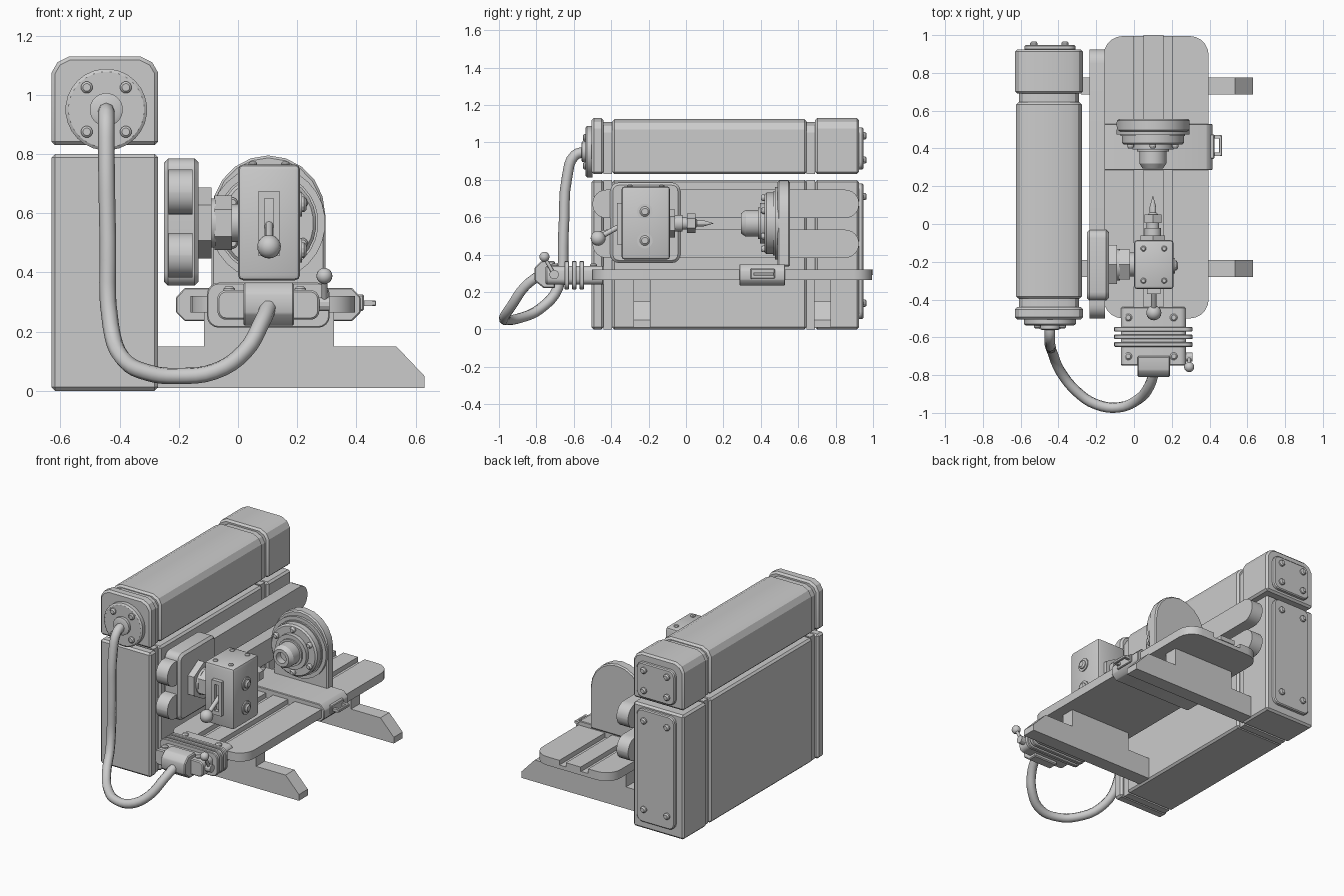
import bpy, bmesh, math
from mathutils import Vector

if "Cube" in bpy.data.objects:
    bpy.data.objects.remove(bpy.data.objects["Cube"])


def place(axis, u, v, t):
    """Map profile coordinates (u, v) and depth t to world space."""
    return {'x': (t, u, v), 'y': (u, t, v), 'z': (u, v, t)}[axis]


def finish(name, bm, bevel=0.0, segs=1):
    bmesh.ops.recalc_face_normals(bm, faces=bm.faces)
    me = bpy.data.meshes.new(name)
    bm.to_mesh(me)
    bm.free()
    ob = bpy.data.objects.new(name, me)
    bpy.context.collection.objects.link(ob)
    bpy.ops.object.select_all(action='DESELECT')
    bpy.context.view_layer.objects.active = ob
    ob.select_set(True)
    if bevel:
        m = ob.modifiers.new('bevel', 'BEVEL')
        m.width, m.segments, m.limit_method = bevel, segs, 'ANGLE'
        m.angle_limit = math.radians(40)
        bpy.ops.object.modifier_apply(modifier=m.name)
    bpy.ops.object.shade_smooth_by_angle(angle=math.radians(28))
    return ob


def prism(name, axis, pts, t0, t1, bevel=0.0, segs=1):
    bm = bmesh.new()
    a = [bm.verts.new(place(axis, u, v, t0)) for u, v in pts]
    b = [bm.verts.new(place(axis, u, v, t1)) for u, v in pts]
    bm.faces.new(a)
    bm.faces.new(b)
    for i in range(len(a)):
        j = (i + 1) % len(a)
        bm.faces.new((a[i], a[j], b[j], b[i]))
    return finish(name, bm, bevel, segs)


def rrect(u0, u1, v0, v1, r, n=4):
    """Rounded rectangle; r is one radius or four (from lower left, anticlockwise)."""
    rs = r if isinstance(r, tuple) else (r,) * 4
    pts = []
    for k, (cu, cv, su, sv) in enumerate(((u0, v0, 1, 1), (u1, v0, -1, 1), (u1, v1, -1, -1), (u0, v1, 1, -1))):
        rad = rs[k]
        if rad == 0:
            pts.append((cu, cv))
            continue
        for i in range(n + 1):
            a = math.pi * (1 + k / 2) + i / n * math.pi / 2
            pts.append((cu + su * rad + rad * math.cos(a), cv + sv * rad + rad * math.sin(a)))
    return pts


def box(name, x0, x1, y0, y1, z0, z1, bevel=0.0, segs=1):
    return prism(name, 'z', [(x0, y0), (x1, y0), (x1, y1), (x0, y1)], z0, z1, bevel, segs)


def turned(name, axis, c, steps, n=24):
    """Turned part: steps are (depth, radius) pairs about the axis through c."""
    bm = bmesh.new()
    rings = []
    for t, r in steps:
        rings.append([bm.verts.new(place(axis, c[0] + r * math.cos(2 * math.pi * (i + .5) / n),
                                         c[1] + r * math.sin(2 * math.pi * (i + .5) / n), t)) for i in range(n)])
    for p, q in zip(rings, rings[1:]):
        for i in range(n):
            bm.faces.new((p[i], p[(i + 1) % n], q[(i + 1) % n], q[i]))
    bm.faces.new(rings[0])
    bm.faces.new(rings[-1])
    return finish(name, bm)


def bolt(name, axis, c, t0, t1, r=0.02):
    return turned(name, axis, c, [(t0, r), (t0 + (t1 - t0) * .6, r), (t1, r * .65)], 12)


def ball(name, c, r):
    bm = bmesh.new()
    bmesh.ops.create_uvsphere(bm, u_segments=16, v_segments=10, radius=r)
    bmesh.ops.translate(bm, verts=bm.verts, vec=c)
    return finish(name, bm)


def tube(name, pts, r, res=4):
    cu = bpy.data.curves.new(name, 'CURVE')
    cu.dimensions, cu.bevel_depth, cu.bevel_resolution = '3D', r, 2
    cu.resolution_u, cu.use_fill_caps = res, True
    sp = cu.splines.new('BEZIER')
    sp.bezier_points.add(len(pts) - 1)
    for bp, p in zip(sp.bezier_points, pts):
        bp.co = p
        bp.handle_left_type = bp.handle_right_type = 'AUTO'
    ob = bpy.data.objects.new(name, cu)
    bpy.context.collection.objects.link(ob)
    return ob


# Cabinet: lower and upper halves, each in three sections with recessed seams
def hood(i):
    x0, x1, zt = -.63 + i, -.27 - i, 1.13 - i
    return [(x0, .83), (x1, .83), (x1, zt - .055), (x1 - .02, zt - .02),
            (x1 - .06, zt), (x0 + .06, zt), (x0 + .02, zt - .02), (x0, zt - .055)]


for part, y0, y1, i in (('front_cap', -.505, -.44, 0), ('front_seam', -.44, -.395, .022), ('middle', -.395, .645, .006),
                        ('rear_seam', .645, .69, .022), ('rear_cap', .69, .925, 0)):
    bev = .012 if i < .02 else 0
    prism('cabinet_upper_' + part, 'y', hood(i), y0, y1, bev)
    box('cabinet_lower_' + part, -.63 + i, -.27 - i, y0, y1, 0, .80, bev)

# Rear cover plates with bolts
for n, z0, z1, zs in (('upper', .855, 1.08, (.905, 1.035)), ('lower', .055, .78, (.14, .71))):
    prism(n + '_rear_plate', 'y', rrect(-.58, -.31, z0, z1, .04), .92, .948, .006)
    for x in (-.53, -.365):
        for z in zs:
            bolt(n + '_rear_bolt', 'y', (x, z), .945, .966)

# Round cable flange on the cabinet front
turned('cable_flange', 'y', (-.445, .95), [(-.50, .138), (-.53, .138), (-.537, .128)], 28)
turned('cable_hub', 'y', (-.445, .95), [(-.53, .056), (-.555, .056), (-.56, .045)])
for dx in (-.066, .066):
    for dz in (-.075, .075):
        bolt('flange_bolt', 'y', (-.445 + dx, .95 + dz), -.535, -.552)

# Hanging cable
tube('cable', [(-.445, -.53, .95), (-.445, -.595, .93), (-.445, -.635, .82), (-.44, -.655, .52), (-.43, -.685, .22),
               (-.39, -.78, .11), (-.30, -.89, .06), (-.20, -.955, .05), (-.08, -.971, .065),
               (.02, -.93, .13), (.08, -.86, .23), (.11, -.77, .30)], .028)

# Guide rails and sliding carriage
for n, z0, z1 in (('upper_rail', .595, .747), ('lower_rail', .383, .533)):
    prism(n, 'x', rrect(-.50, .925, z0, z1, .074, 6), -.235, -.153)
prism('carriage', 'x', rrect(-.405, -.03, .355, .785, .045), -.25, -.133, .014)
turned('carriage_large_nut', 'x', (-.215, .567), [(-.135, .12), (-.09, .12)], 6)
turned('carriage_collar', 'x', (-.215, .567), [(-.09, .085), (-.075, .085)], 16)
turned('carriage_small_nut', 'x', (-.215, .567), [(-.08, .092), (-.02, .092)], 6)
turned('carriage_shaft', 'x', (-.215, .567), [(-.03, .065), (.01, .065)], 16)

# Headstock block with side plate, knobs and top bolts
box('headstock', 0, .21, -.345, -.085, .373, .765, .018, 2)
for z in (.63, .475):
    turned('side_knob_ring', 'x', (-.22, z), [(.20, .042), (.217, .042)], 16)
    bolt('side_knob', 'x', (-.22, z), .21, .232, .027)
for x in (.05, .16):
    for y in (-.30, -.13):
        bolt('headstock_bolt', 'z', (x, y), .76, .775, .015)

# Lever in its slot on the headstock front
for n, x0, x1, z0, z1 in (('bottom', .07, .14, .455, .48), ('top', .07, .14, .65, .675),
                          ('left', .07, .09, .48, .65), ('right', .12, .14, .48, .65)):
    box('lever_slot_' + n, x0, x1, -.37, -.34, z0, z1)
tube('headstock_lever', [(.105, -.34, .56), (.105, -.40, .527), (.105, -.46, .493)], .014)
ball('headstock_lever_ball', (.105, -.47, .487), .04)

# Spindle with pointed centre
C = (.10, .567)
turned('spindle_nut', 'y', C, [(-.10, .075), (-.06, .075)], 6)
turned('spindle_collars', 'y', C, [(-.06, .045), (-.02, .045), (-.02, .034), (.01, .034)], 16)
turned('spindle_tip_nut', 'y', C, [(.005, .052), (.05, .052)], 6)
turned('spindle_point', 'y', C, [(.05, .03), (.06, .018), (.09, .018), (.148, .001)], 12)

# Upright with arched top carrying the chuck
arch = [(-.09, .335), (.295, .335)] + [(.1025 + .1925 * math.cos(math.pi * i / 10),
                                       .595 + .2 * math.sin(math.pi * i / 10)) for i in range(11)]
prism('chuck_upright', 'y', arch, .49, .555, .008)
turned('chuck', 'y', C, [(.54, .195), (.515, .195), (.515, .175), (.50, .175), (.50, .195), (.475, .195),
                         (.475, .172), (.465, .172), (.465, .165), (.43, .165), (.42, .155)], 28)
turned('chuck_hub', 'y', C, [(.43, .11), (.395, .11), (.395, .085), (.385, .085)])
turned('chuck_nozzle', 'y', C, [(.40, .072), (.32, .072), (.295, .055), (.295, .035), (.34, .035)])
for i in range(6):
    a = math.pi * (2 * i + 1) / 6
    bolt('chuck_bolt', 'y', (C[0] + .137 * math.cos(a), C[1] + .137 * math.sin(a)), .425, .40, .018)

# Saddle clamped across the bed, with pull handle
prism('saddle', 'y', [(-.21, .265), (-.18, .235), (.385, .235), (.415, .265), (.415, .315), (.385, .348),
                      (-.18, .348), (-.21, .315)], .285, .53, .004)
box('handle_plate', .40, .425, .345, .475, .27, .325, .004)
box('handle_grip', .45, .467, .36, .47, .287, .305, .003)
for y in (.36, .452):
    box('handle_post', .415, .455, y, y + .018, .287, .305)

# Bed: base plate and three slats separated by two grooves
prism('bed_plate', 'z', rrect(-.16, .395, -.50, .995, .10, 5), .265, .29)
prism('bed_left_slat', 'z', rrect(-.16, 0, -.50, .995, (.10, 0, 0, .10), 5), .29, .32)
box('bed_middle_slat', .05, .155, -.50, 1.0, .29, .32)
prism('bed_right_slat', 'z', rrect(.205, .395, -.50, .995, (0, .10, .10, 0), 5), .29, .32)

# Two feet with sloped toes
for n, y in (('front_foot', -.28), ('rear_foot', .685)):
    prism(n, 'y', [(-.28, .01), (.63, .01), (.63, .05), (.535, .15), (.325, .15), (.325, .268),
                   (-.115, .268), (-.115, .15), (-.28, .15)], y, y + .09)

# Connector on the bed front: body, ribs, socket and bolts
prism('connector_body', 'y', rrect(-.07, .275, .24, .34, .03), -.75, -.44, .006)
for y in (-.57, -.61, -.65):
    prism('connector_rib', 'y', rrect(-.105, .31, .213, .365, .04), y, y + .025, .004)
prism('cable_socket', 'x', [(-.70, .22), (-.76, .22), (-.81, .26), (-.81, .33), (-.775, .365), (-.70, .365)],
      .018, .19, .006)
for x in (-.03, .21):
    for y in (-.70, -.495):
        bolt('connector_bolt', 'z', (x, y), .335, .352)

# Locking lever on the connector
turned('lock_hub', 'x', (-.705, .293), [(.26, .025), (.31, .025)], 12)
tube('lock_lever', [(.292, -.705, .293), (.292, -.73, .338), (.292, -.755, .38)], .01)
ball('lock_lever_ball', (.292, -.757, .388), .027)
